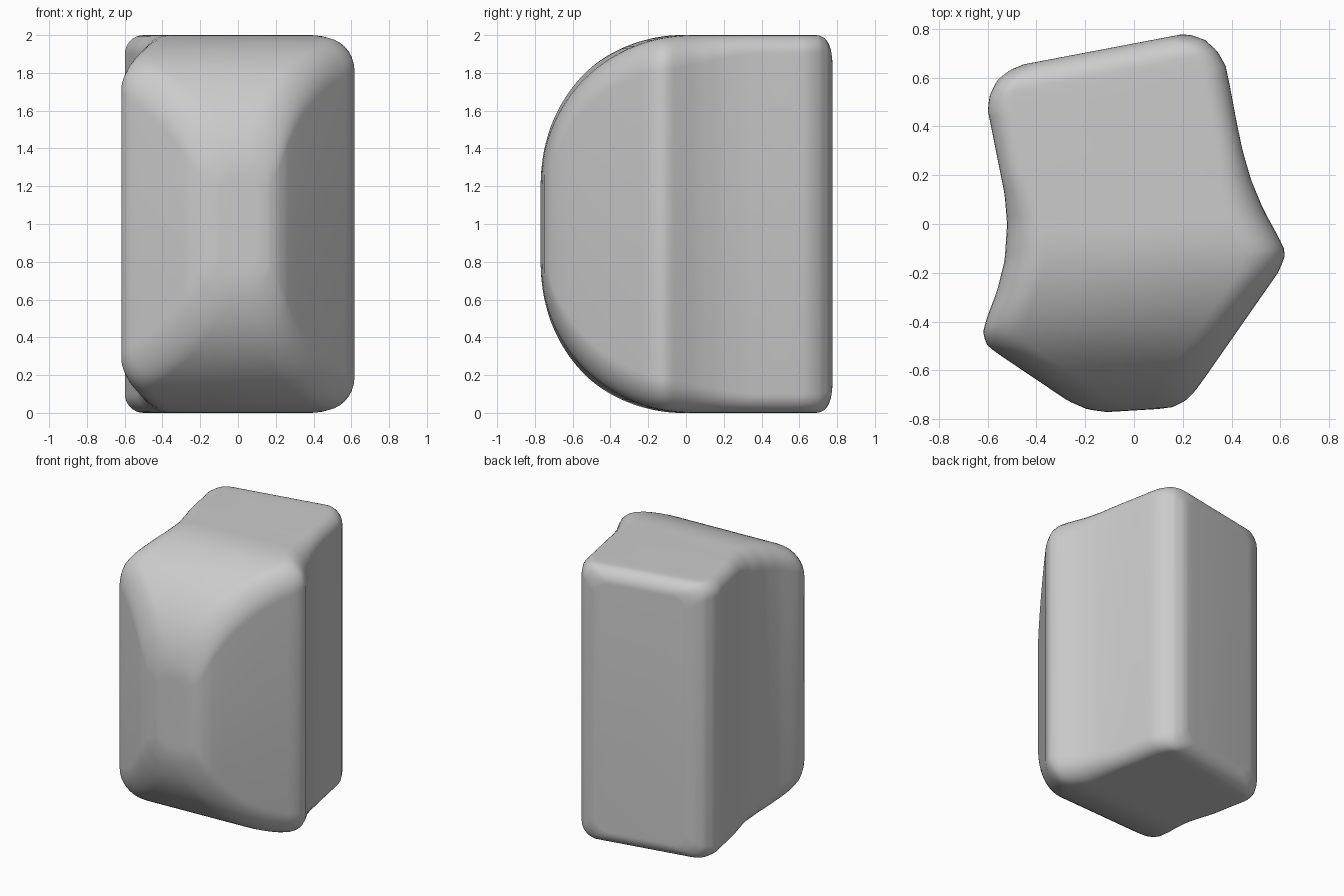
import bpy, bmesh
from math import sin, cos, pi

if "Cube" in bpy.data.objects:
    bpy.data.objects.remove(bpy.data.objects["Cube"])

# Plan outline of each flank, front to back
LEFT = [(-.10, -.772), (-.19, -.76), (-.27, -.725), (-.56, -.53), (-.60, -.50),
        (-.62, -.45), (-.605, -.39), (-.56, -.27), (-.53, -.15), (-.52, 0),
        (-.53, .12), (-.56, .27), (-.60, .47), (-.59, .53), (-.56, .59),
        (-.51, .63), (-.45, .655), (-.40, .665)]
RIGHT = [(.10, -.758), (.16, -.75), (.21, -.725), (.25, -.685), (.29, -.63),
         (.59, -.20), (.617, -.14), (.615, -.10), (.59, -.05), (.53, .06),
         (.48, .18), (.445, .30), (.42, .42), (.39, .58), (.375, .65),
         (.34, .71), (.29, .755), (.23, .775), (.18, .777)]


def blend(v, a, b, fa, fb):
    t = min(max((v - a) / (b - a), 0), 1)
    return fa + (fb - fa) * t * t * (3 - 2 * t)


def crossing(path, v, slope):
    """Point where the slice line y = v + slope * x meets a flank."""
    def gap(p):
        return p[1] - slope * p[0] - v
    if gap(path[0]) >= 0:
        return path[0]
    for p, q in zip(path, path[1:]):
        if gap(p) < 0 <= gap(q):
            t = gap(p) / (gap(p) - gap(q))
            return (p[0] + t * (q[0] - p[0]), p[1] + t * (q[1] - p[1]))
    return path[-1]


def rounded_slice(v, half):
    """Upright rounded rectangle spanning both flanks."""
    slope = blend(v, -.2, .65, .05, .19)
    a, b = crossing(LEFT, v, slope), crossing(RIGHT, v, slope)
    length = b[0] - a[0]
    r = min(blend(v, -.1, .3, .17, .10), .4 * length, .6 * half)
    ring = []
    for k, (sx, sz) in enumerate([(1, 1), (0, 1), (0, -1), (1, -1)]):
        for i in range(9):
            ang = pi / 2 * (k + i / 8)
            d = (length - r if sx else r) + r * cos(ang)
            t = d / length
            z = 1 + sz * (half - r) + r * sin(ang)
            ring.append((a[0] + t * length, a[1] + t * (b[1] - a[1]), z))
    return ring


# Side profile: quarter rounds at the front, flat top, small round at the back
N = 36
sections = [(-.765 * cos(pi / 2 * i / N), .23 + .77 * sin(pi / 2 * i / N)) for i in range(N)]
sections += [(.64 * i / 20, 1) for i in range(20)]
sections += [(.64 + .1 * sin(pi / 2 * i / 10), .9 + .1 * cos(pi / 2 * i / 10)) for i in range(11)]

# Loft the slices into the body
bm = bmesh.new()
rings = [[bm.verts.new(p) for p in rounded_slice(v, h)] for v, h in sections]
for r0, r1 in zip(rings, rings[1:]):
    for i in range(len(r0)):
        j = (i + 1) % len(r0)
        bm.faces.new((r0[i], r0[j], r1[j], r1[i]))
bm.faces.new(rings[0])
bm.faces.new(rings[-1])
bmesh.ops.recalc_face_normals(bm, faces=bm.faces)
mesh = bpy.data.meshes.new("rounded_block")
bm.to_mesh(mesh)
bm.free()
body = bpy.data.objects.new("rounded_block", mesh)
bpy.context.collection.objects.link(body)

# Plain grey
grey = bpy.data.materials.new("light_grey")
grey.use_nodes = True
colour = (.6, .6, .6, 1)
grey.diffuse_color = colour
grey.node_tree.nodes["Principled BSDF"].inputs["Base Color"].default_value = colour
mesh.materials.append(grey)

bpy.ops.object.select_all(action="DESELECT")
body.select_set(True)
bpy.context.view_layer.objects.active = body
bpy.ops.object.shade_smooth_by_angle(angle=pi / 5)
